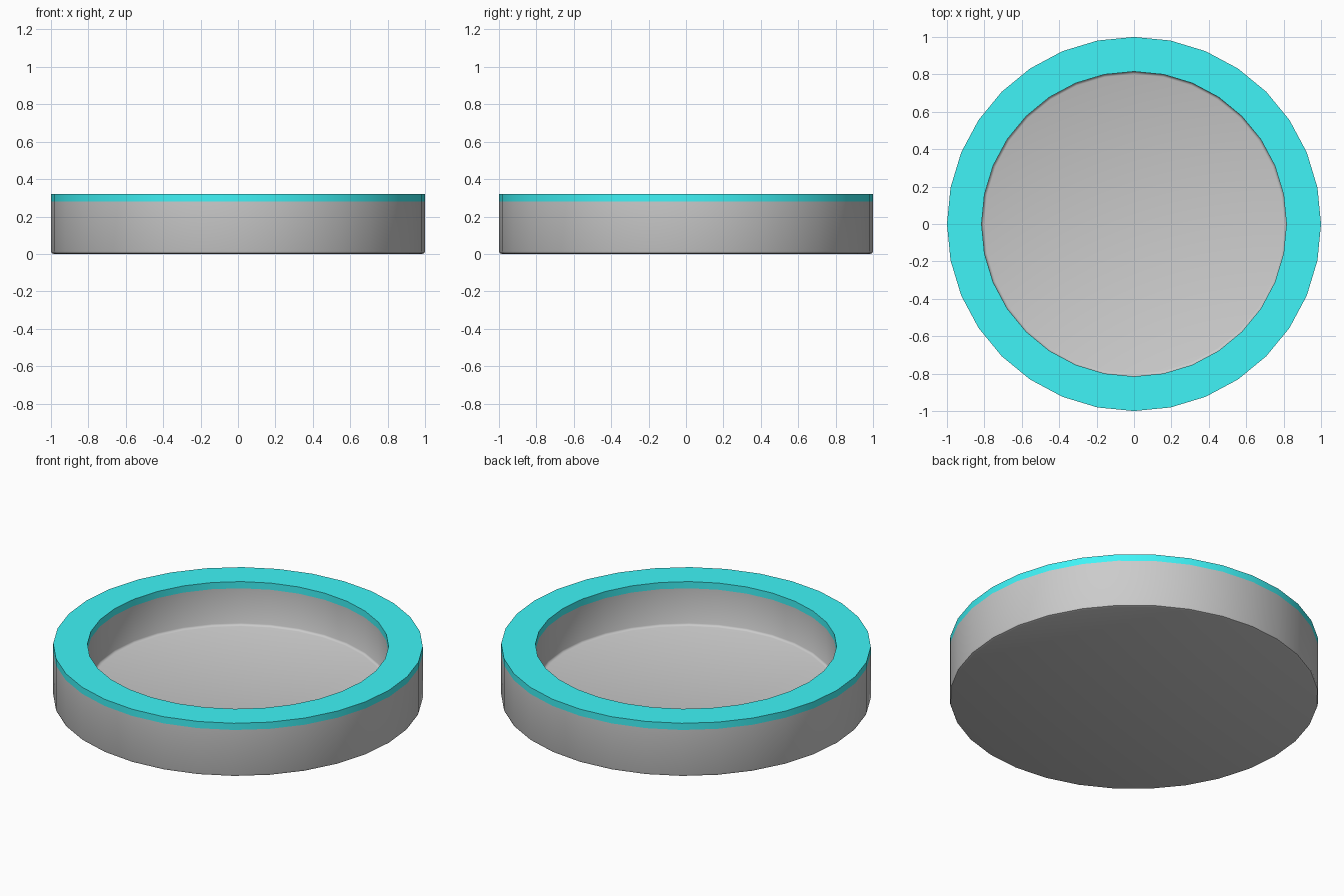
import bpy, bmesh, math

if "Cube" in bpy.data.objects:
    bpy.data.objects.remove(bpy.data.objects["Cube"])

SEGMENTS = 32


def lathe(name, profile):
    """Spin an (radius, z) profile around z; radius 0 closes to a centre point."""
    bm = bmesh.new()
    verts = [bm.verts.new((r, 0, z)) for r, z in profile]
    edges = [bm.edges.new(pair) for pair in zip(verts, verts[1:])]
    bmesh.ops.spin(bm, geom=verts + edges, cent=(0, 0, 0), axis=(0, 0, 1),
                   angle=math.tau, steps=SEGMENTS, use_duplicate=False)
    bmesh.ops.remove_doubles(bm, verts=bm.verts[:], dist=1e-4)
    bmesh.ops.recalc_face_normals(bm, faces=bm.faces[:])
    # Profile runs bottom -> outside -> top, so the lowest or outermost face must face away
    face = max(bm.faces, key=lambda f: f.calc_center_median().to_2d().length)
    if face.normal.dot(face.calc_center_median() * 1) < 0:
        bmesh.ops.reverse_faces(bm, faces=bm.faces[:])
    mesh = bpy.data.meshes.new(name)
    bm.to_mesh(mesh)
    bm.free()
    obj = bpy.data.objects.new(name, mesh)
    bpy.context.collection.objects.link(obj)
    bpy.ops.object.select_all(action='DESELECT')
    obj.select_set(True)
    bpy.context.view_layer.objects.active = obj
    bpy.ops.object.shade_smooth_by_angle(angle=math.radians(50))
    return obj


# Dish body: underside, outer wall with eased bottom edge
OUTER, INNER, TOP, BAND, FLOOR = 1.0, 0.815, 0.32, 0.28, 0.06
lathe("dish_outer_shell", [(0, 0), (0.985, 0), (0.996, 0.004), (OUTER, 0.015), (OUTER, BAND)])

# Recess: inner wall and floor with a small fillet
recess = lathe("dish_recess", [(INNER, BAND), (INNER, FLOOR + 0.012),
                               (INNER - 0.004, FLOOR + 0.004),
                               (INNER - 0.014, FLOOR), (0, FLOOR)])
for poly in recess.data.polygons:
    c, n = poly.center, poly.normal
    inward = n.z - (n.x * c.x + n.y * c.y)
    if inward < 0:
        poly.flip()
recess.data.update()

# Coloured rim band on top of the wall
rim = lathe("rim_band", [(OUTER, BAND), (OUTER, TOP), (INNER, TOP), (INNER, BAND)])
teal = bpy.data.materials.new("teal")
teal.diffuse_color = (0.05, 0.90, 0.93, 1)
teal.use_nodes = True
teal.node_tree.nodes["Principled BSDF"].inputs["Base Color"].default_value = teal.diffuse_color
rim.data.materials.append(teal)
